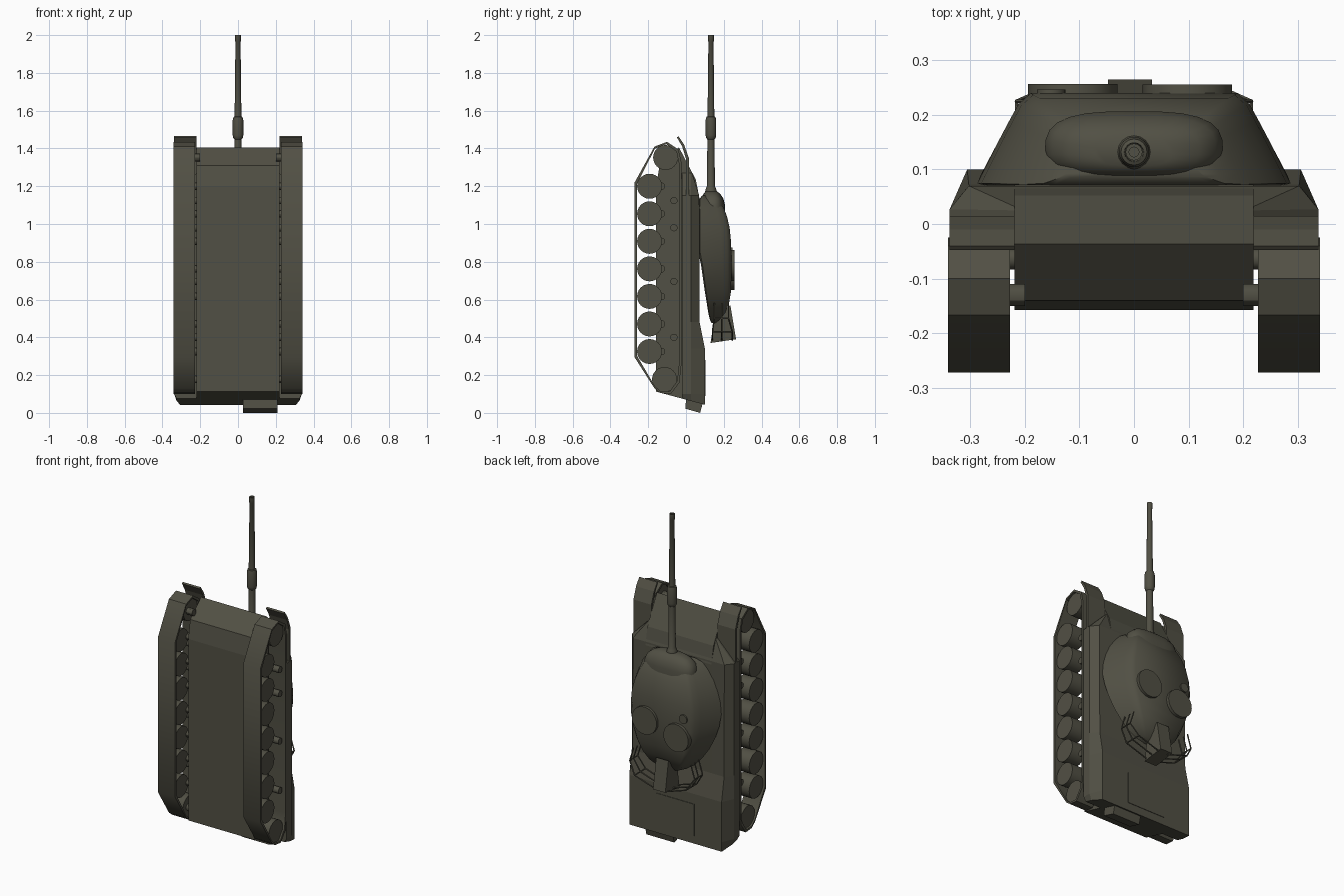
import bpy, bmesh, math
from mathutils import Vector, Matrix

if "Cube" in bpy.data.objects:
    bpy.data.objects.remove(bpy.data.objects["Cube"])

paint = bpy.data.materials.new("dark_olive")
paint.diffuse_color = (0.083, 0.08, 0.058, 1)
paint.use_nodes = True
paint.node_tree.nodes["Principled BSDF"].inputs["Base Color"].default_value = paint.diffuse_color


def finish(name, bm, smooth=30):
    bmesh.ops.remove_doubles(bm, verts=bm.verts, dist=0.0002)
    bmesh.ops.recalc_face_normals(bm, faces=bm.faces)
    me = bpy.data.meshes.new(name)
    bm.to_mesh(me)
    bm.free()
    me.materials.append(paint)
    ob = bpy.data.objects.new(name, me)
    bpy.context.collection.objects.link(ob)
    if smooth:
        bpy.ops.object.select_all(action='DESELECT')
        ob.select_set(True)
        bpy.context.view_layer.objects.active = ob
        bpy.ops.object.shade_smooth_by_angle(angle=math.radians(smooth))
    return ob


def loft(name, sections, loop=False, smooth=30):
    """Skin a list of equal-length rings; cap the ends unless looped."""
    bm = bmesh.new()
    rings = [[bm.verts.new(p) for p in s] for s in sections]
    n = len(rings[0])
    pairs = list(zip(rings, rings[1:])) + ([(rings[-1], rings[0])] if loop else [])
    for a, b in pairs:
        for i in range(n):
            j = (i + 1) % n
            bm.faces.new((a[i], a[j], b[j], b[i]))
    if not loop:
        bm.faces.new(rings[0])
        bm.faces.new(rings[-1])
    return finish(name, bm, smooth)


def prism(name, profile, x0, x1, smooth=0):
    """Extrude a (y, z) profile along x."""
    return loft(name, [[(x, y, z) for y, z in profile] for x in (x0, x1)], smooth=smooth)


def cyl(name, p0, p1, r0, r1=None, n=24):
    p0, p1 = Vector(p0), Vector(p1)
    d = p1 - p0
    bm = bmesh.new()
    m = Matrix.Translation((p0 + p1) / 2) @ d.to_track_quat('Z', 'Y').to_matrix().to_4x4()
    bmesh.ops.create_cone(bm, cap_ends=True, segments=n, radius1=r0,
                          radius2=r0 if r1 is None else r1, depth=d.length, matrix=m)
    return finish(name, bm)


def rear(y):
    """Height of the sloping rear plate at depth y."""
    return 0.07 - 0.27 * y


# Lower hull with belly, nose and glacis
prism("lower_hull", [(-0.158, rear(-0.158)), (-0.158, 1.2), (-0.14, 1.31), (-0.037, 1.405),
                     (0.052, 1.235), (0.072, 1.13), (0.072, 0.48), (0.0, 0.4), (0.0, rear(0))],
      -0.219, 0.219)


# Upper hull: sponsons, angled shoulders and raised engine deck
def hull_section(z, yt, xs=0.338, xt=0.303, ys=0.027, yb=-0.022):
    half = [(xs, yb), (xs, ys), (xt, yt)]
    pts = half + [(-x, y) for x, y in reversed(half)]
    return [(x, y, rear(y) if z is None else z) for x, y in pts]


loft("upper_hull", [hull_section(1.27, 0.032, 0.219, 0.219, 0.025),
                    hull_section(1.15, 0.07), hull_section(0.48, 0.072),
                    hull_section(0.34, 0.1, xt=0.306), hull_section(0.1, 0.1, xt=0.306),
                    hull_section(None, 0.1, 0.325, 0.306)], smooth=0)

# Engine hatch plate and rear stowage box
prism("engine_hatch", [(0.09, 0.09), (0.103, 0.09), (0.103, 0.28), (0.09, 0.28)], -0.125, 0.125)
prism("rear_box", [(0.0, 0.075), (-0.003, 0.022), (0.075, 0.0), (0.088, 0.05)], 0.026, 0.21)

# Running gear on both sides
outline = [(-0.272, 0.294), (-0.167, 0.13), (-0.135, 0.105), (-0.08, 0.1), (-0.035, 0.16),
           (-0.025, 0.25), (-0.025, 1.33), (-0.04, 1.395), (-0.1, 1.435), (-0.167, 1.41),
           (-0.272, 1.22)]
cy, cz = -0.148, 0.765
inner = [(cy + (y - cy) * 0.9, cz + (z - cz) * 0.982) for y, z in outline]
for side, s in (("right", 1), ("left", -1)):
    loft("track_" + side, [[(s * 0.227, *o), (s * 0.341, *o), (s * 0.341, *i), (s * 0.227, *i)]
                           for o, i in zip(outline, inner)], loop=True, smooth=40)
    wheels = [(-0.193, 0.325 + 0.1458 * i) for i in range(7)] + [(-0.108, 1.352), (-0.114, 0.177)]
    for k, (y, z) in enumerate(wheels):
        cyl(f"wheel_{side}_{k}", (s * 0.24, y, z), (s * 0.33, y, z), 0.066)
        cyl(f"axle_{side}_{k}", (s * 0.2, -0.13, z), (s * 0.25, -0.13, z), 0.02, n=12)
    for k, z in enumerate((1.124, 0.98, 0.696, 0.4)):
        cyl(f"return_roller_{side}_{k}", (s * 0.2, -0.064, z), (s * 0.325, -0.064, z), 0.019, n=16)
    # Front mudguard bent down over the track
    prism("mudguard_" + side, [(-0.048, 1.458), (-0.04, 1.465), (-0.01, 1.42), (0.015, 1.35),
                               (0.015, 1.14), (0.0, 1.14), (0.0, 1.345), (-0.02, 1.41)],
          s * 0.219, s * 0.338)

# Cast turret: stations of height z, half width, underside y, top y
stations = [(1.15, 0.13, 0.085, 0.12), (1.13, 0.165, 0.07, 0.165), (1.09, 0.2, 0.066, 0.198),
            (1.04, 0.235, 0.066, 0.217), (0.98, 0.262, 0.066, 0.231), (0.92, 0.28, 0.066, 0.237),
            (0.85, 0.287, 0.066, 0.24), (0.78, 0.282, 0.08, 0.24), (0.71, 0.262, 0.09, 0.24),
            (0.64, 0.23, 0.1, 0.238), (0.58, 0.19, 0.11, 0.228), (0.53, 0.145, 0.118, 0.208),
            (0.495, 0.095, 0.126, 0.18), (0.475, 0.04, 0.135, 0.155)]
shape = [(0.9, 0), (1.0, 0.05), (0.95, 0.22), (0.88, 0.45), (0.8, 0.7), (0.74, 0.88), (0.66, 1)]
shape += [(-a, b) for a, b in reversed(shape)]
loft("turret", [[(w * a, yb + (yt - yb) * b, z) for a, b in shape] for z, w, yb, yt in stations],
     smooth=45)


# Rounded gun mantlet: pill-shaped rings
def pill(z, hw, hh, y=0.14):
    pts = []
    for i in range(24):
        a = 2 * math.pi * (i + 0.5) / 24
        c, t = math.cos(a), math.sin(a)
        pts.append((hw * math.copysign(abs(c) ** 0.65, c), y + hh * math.copysign(abs(t) ** 0.75, t), z))
    return pts


loft("mantlet", [pill(1.04, 0.163, 0.067), pill(1.1, 0.163, 0.067), pill(1.135, 0.15, 0.058),
                 pill(1.16, 0.12, 0.044, 0.137), pill(1.175, 0.07, 0.028, 0.134)], smooth=50)

# Gun: stacked tapered tubes and a bored muzzle
gy = 0.132
profile = [(0.027, 1.12), (0.034, 1.16), (0.026, 1.19), (0.021, 1.2), (0.019, 1.448),
           (0.025, 1.455), (0.028, 1.47), (0.028, 1.55), (0.024, 1.567), (0.018, 1.57),
           (0.0135, 1.965), (0.0155, 1.968), (0.0155, 2.0), (0.009, 2.0), (0.009, 1.95)]
loft("gun", [[(r * math.cos(i * math.pi / 8), gy + r * math.sin(i * math.pi / 8), z)
              for i in range(16)] for r, z in profile], smooth=35)

# Roof hatches and periscope
for name, x, z, r, top in (("gunner_hatch", 0.098, 0.78, 0.082, 0.256),
                           ("commander_hatch", -0.112, 0.732, 0.082, 0.257),
                           ("periscope", -0.152, 0.85, 0.026, 0.247)):
    cyl(name, (x, 0.2, z), (x, top, z), r, n=28)

# Stowage box behind the turret
prism("bustle_box", [(0.15, 0.5), (0.13, 0.37), (0.265, 0.39), (0.235, 0.57)], -0.048, 0.033)

# Wire basket rails either side of the box
for side, s in (("right", 1), ("left", -1)):
    levels = [[(s * 0.19, y0, 0.58), (s * 0.215, y0, 0.5), (s * 0.17, y1, 0.43), (s * 0.03, y1, 0.385)]
              for y0, y1 in ((0.15, 0.14), (0.19, 0.19), (0.225, 0.245))]
    for k, path in enumerate(levels):
        for j, (a, b) in enumerate(zip(path, path[1:])):
            cyl(f"basket_rail_{side}_{k}_{j}", a, b, 0.004, n=6)
    for j in (1, 2):
        cyl(f"basket_post_{side}_{j}", levels[0][j], levels[2][j], 0.004, n=6)
